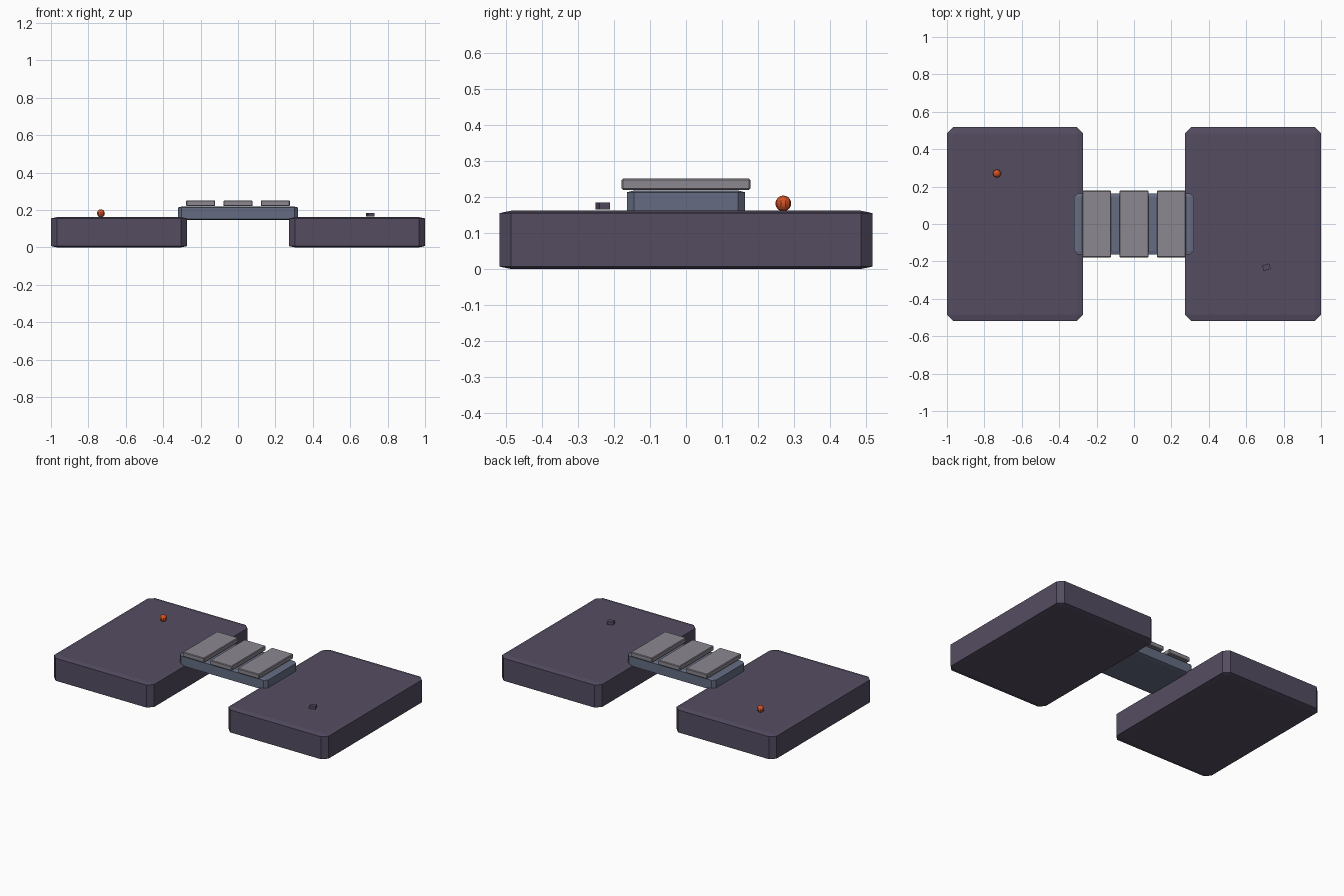
import bpy, bmesh, math
from mathutils import Matrix, Vector

if "Cube" in bpy.data.objects:
    bpy.data.objects.remove(bpy.data.objects["Cube"])


def material(name, rgb):
    m = bpy.data.materials.new(name)
    m.diffuse_color = (*rgb, 1)
    m.use_nodes = True
    m.node_tree.nodes["Principled BSDF"].inputs["Base Color"].default_value = m.diffuse_color
    return m


PURPLE = material("dusky purple", (0.089, 0.073, 0.120))
BLUE = material("slate blue", (0.130, 0.152, 0.225))
GREY = material("warm grey", (0.262, 0.242, 0.278))
ORANGE = material("ember orange", (0.62, 0.085, 0.02))


def finish(bm, name, mat):
    bmesh.ops.recalc_face_normals(bm, faces=bm.faces)
    mesh = bpy.data.meshes.new(name)
    bm.to_mesh(mesh)
    bm.free()
    mesh.materials.append(mat)
    ob = bpy.data.objects.new(name, mesh)
    bpy.context.collection.objects.link(ob)
    return ob


def chamfered_box(name, mat, centre, size, cut=(0, 0, 0), turn=0):
    """Box whose chamfer depth is set separately along x, y and z."""
    bm = bmesh.new()
    half = Vector(size) / 2
    for sx in (-1, 1):
        for sy in (-1, 1):
            for sz in (-1, 1):
                sign = (sx, sy, sz)
                # each corner becomes three points, one on each face
                for face in range(3):
                    bm.verts.new([sign[a] * (half[a] - (0 if a == face else cut[a]))
                                  for a in range(3)])
    bmesh.ops.remove_doubles(bm, verts=bm.verts, dist=1e-6)
    bmesh.ops.convex_hull(bm, input=bm.verts)
    bmesh.ops.dissolve_limit(bm, angle_limit=0.01, verts=bm.verts, edges=bm.edges)
    ob = finish(bm, name, mat)
    ob.location = centre
    ob.rotation_euler.z = turn
    return ob


# Two stone platforms
for side, label in ((-1, "left"), (1, "right")):
    chamfered_box(f"{label}_platform", PURPLE, (side * 0.636, 0, 0.081),
                  (0.728, 1.036, 0.162), (0.033, 0.033, 0.007))

# Bridge beam joining the platforms
chamfered_box("bridge_beam", BLUE, (0, 0, 0.182), (0.642, 0.328, 0.072),
              (0.02, 0.02, 0.005))

# Three planks across the bridge
for i in (-1, 0, 1):
    chamfered_box(f"plank_{i + 2}", GREY, (i * 0.2, 0, 0.2355),
                  (0.156, 0.358, 0.031), (0.004, 0.004, 0.004))

# Small stone chip on the right platform
chamfered_box("stone_chip", PURPLE, (0.708, -0.231, 0.175),
              (0.039, 0.030, 0.019), turn=0.3)

# Glowing ball on the left platform
bm = bmesh.new()
bmesh.ops.create_uvsphere(bm, u_segments=10, v_segments=8, radius=0.022,
                          matrix=Matrix.Translation((-0.733, 0.27, 0.182)))
finish(bm, "ember_ball", ORANGE)
